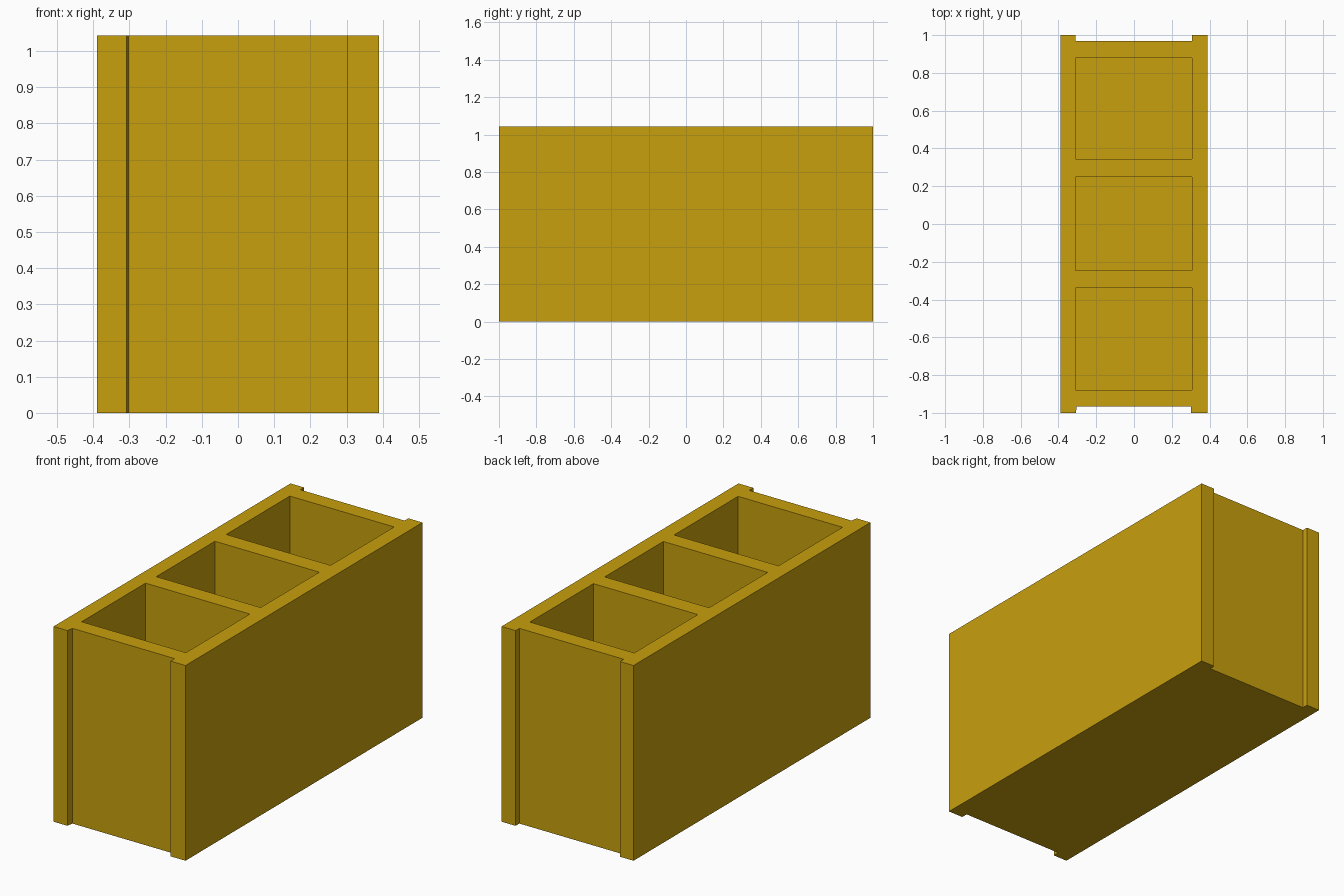
import bpy
import bmesh

cube = bpy.data.objects.get("Cube")
if cube:
    bpy.data.objects.remove(cube, do_unlink=True)

HALF_X, HALF_Y, HEIGHT = 0.39, 1.0, 1.043
FLOOR = 0.08

# Ochre masonry
ochre = bpy.data.materials.new("ochre masonry")
ochre.use_nodes = True
color = (0.58, 0.353, 0.004, 1.0)
ochre.diffuse_color = color
bsdf = ochre.node_tree.nodes["Principled BSDF"]
bsdf.inputs["Base Color"].default_value = color
bsdf.inputs["Roughness"].default_value = 0.8


def prism(name, outline, z0, z1):
    """Extrude a plan outline between two heights."""
    bm = bmesh.new()
    face = bm.faces.new([bm.verts.new((x, y, z0)) for x, y in outline])
    extruded = bmesh.ops.extrude_face_region(bm, geom=[face])["geom"]
    top = [v for v in extruded if isinstance(v, bmesh.types.BMVert)]
    bmesh.ops.translate(bm, verts=top, vec=(0, 0, z1 - z0))
    bmesh.ops.recalc_face_normals(bm, faces=bm.faces)
    mesh = bpy.data.meshes.new(name)
    bm.to_mesh(mesh)
    bm.free()
    mesh.materials.append(ochre)
    obj = bpy.data.objects.new(name, mesh)
    bpy.context.collection.objects.link(obj)
    return obj


# Block body with a shallow recess in each end
block = prism("hollow_block", [
    (-HALF_X, -HALF_Y), (-0.308, -HALF_Y), (-0.303, -0.965), (0.302, -0.965),
    (0.302, -HALF_Y), (HALF_X, -HALF_Y), (HALF_X, HALF_Y), (0.307, HALF_Y),
    (0.307, 0.968), (-0.31, 0.968), (-0.31, HALF_Y), (-HALF_X, HALF_Y)],
    0, HEIGHT)

# Three blind cells, open at the top
for label, y0, y1 in (("front", -0.878, -0.338),
                      ("middle", -0.247, 0.248),
                      ("back", 0.343, 0.88)):
    x0, x1 = -0.31, 0.307
    cutter = prism(label + "_cell_cutter",
                   [(x0, y0), (x1, y0), (x1, y1), (x0, y1)],
                   FLOOR, HEIGHT + 0.1)
    cutter.hide_render = True
    cutter.hide_set(True)
    cut = block.modifiers.new(label + " cell", 'BOOLEAN')
    cut.operation = 'DIFFERENCE'
    cut.solver = 'EXACT'
    cut.object = cutter

# Bake the cells into the block and drop the cutters
bpy.context.view_layer.objects.active = block
block.select_set(True)
for cut in list(block.modifiers):
    cutter = cut.object
    bpy.ops.object.modifier_apply(modifier=cut.name)
    bpy.data.objects.remove(cutter, do_unlink=True)
